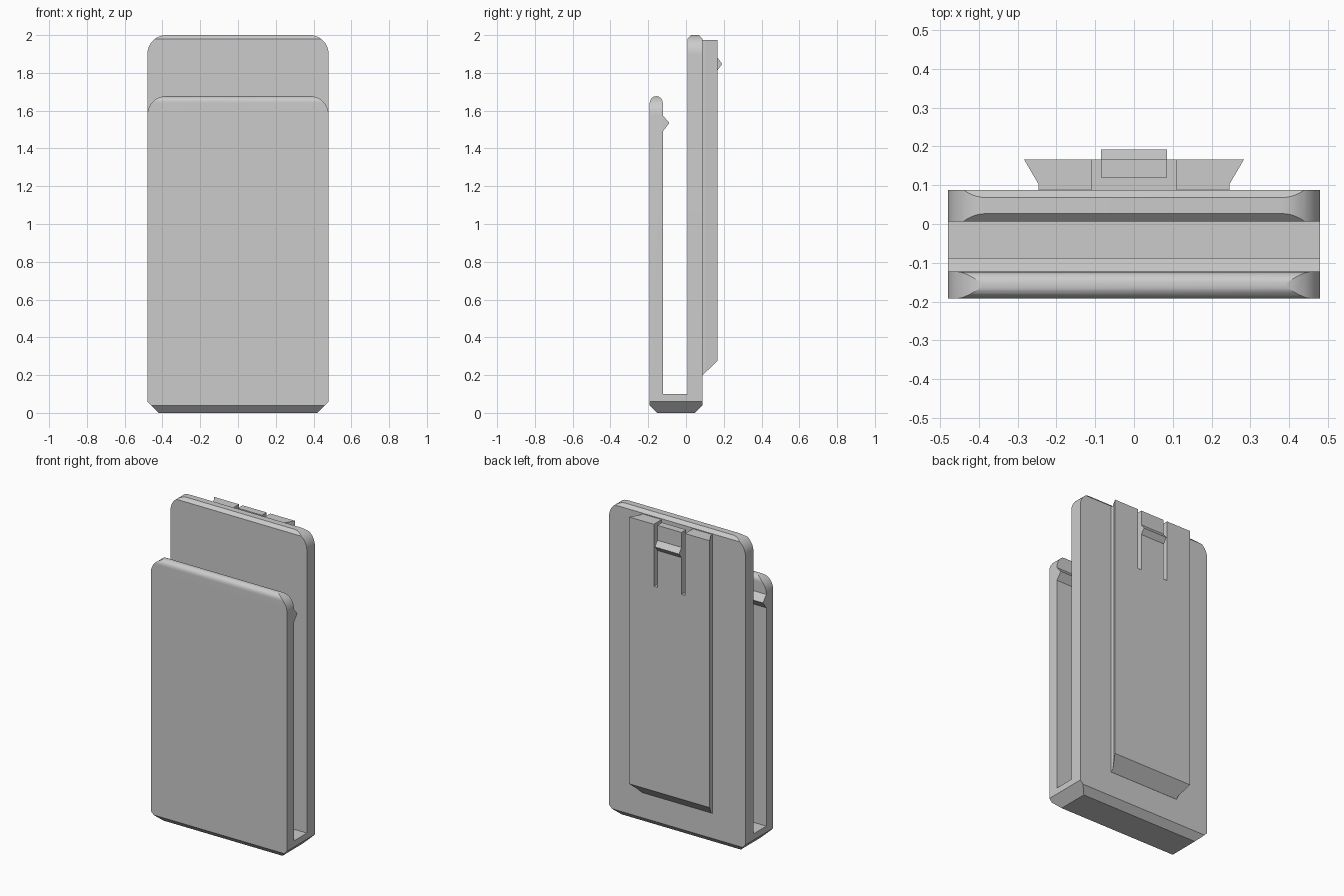
import bpy, bmesh
from math import sin, cos, radians

cube = bpy.data.objects.get("Cube")
if cube:
    bpy.data.objects.remove(cube)

grey = bpy.data.materials.new("plain grey")
grey.use_nodes = True
grey.diffuse_color = (0.6, 0.6, 0.6, 1)
grey.node_tree.nodes["Principled BSDF"].inputs["Base Color"].default_value = grey.diffuse_color


def prism(name, pts, axis, lo, hi):
    """Extrude a 2D outline along an axis: x takes (y,z), y takes (x,z), z takes (x,y)."""
    bm = bmesh.new()
    rings = []
    for d in (lo, hi):
        place = {"x": lambda p: (d, *p), "y": lambda p: (p[0], d, p[1]), "z": lambda p: (*p, d)}[axis]
        rings.append([bm.verts.new(place(p)) for p in pts])
    bm.faces.new(rings[0])
    bm.faces.new(rings[1])
    for i in range(len(pts)):
        j = (i + 1) % len(pts)
        bm.faces.new((rings[0][i], rings[0][j], rings[1][j], rings[1][i]))
    bmesh.ops.recalc_face_normals(bm, faces=bm.faces)
    me = bpy.data.meshes.new(name)
    bm.to_mesh(me)
    bm.free()
    me.materials.append(grey)
    ob = bpy.data.objects.new(name, me)
    bpy.context.collection.objects.link(ob)
    return ob


def rect(a, b, c, d):
    return [(a, c), (b, c), (b, d), (a, d)]


def cut(ob, cutters):
    """Subtract the cutters, bake the result and delete them."""
    for c in cutters:
        m = ob.modifiers.new("cut", "BOOLEAN")
        m.operation, m.solver, m.object = "DIFFERENCE", "EXACT", c
    dg = bpy.context.evaluated_depsgraph_get()
    me = bpy.data.meshes.new_from_object(ob.evaluated_get(dg))
    ob.modifiers.clear()
    ob.data = me
    for c in cutters:
        bpy.data.objects.remove(c)


def arc(cx, cz, r, a0, a1, n):
    angles = [radians(a0 + (a1 - a0) * i / n) for i in range(n + 1)]
    return [(cx + r * cos(a), cz + r * sin(a)) for a in angles]


W, FRONT, BACK = 0.48, -0.192, 0.088

# Clip body: U-shaped side outline with a round front lip and a grip ridge
side = [(FRONT, 0.04), (FRONT + 0.04, 0), (BACK - 0.04, 0), (BACK, 0.04),
        (BACK, 1.98), (BACK - 0.02, 2), (0.027, 2), (0.007, 1.98),
        (0.007, 0.1), (-0.123, 0.1), (-0.123, 1.49), (-0.088, 1.535), (-0.123, 1.575)]
side += arc(-0.1575, 1.642, 0.0345, 0, 180, 14)
body = prism("clip_body", side, "x", -W, W)

# Rounded top corners and chamfered bottom corners
cutters = []
for s in (-1, 1):
    for top, y0, y1 in ((1.677, -0.4, -0.05), (2, -0.05, 0.4)):
        pts = arc(W - 0.1, top - 0.1, 0.1, 0, 90, 12)
        pts += [(W - 0.1, top + 0.1), (W + 0.1, top + 0.1), (W + 0.1, top - 0.1)]
        cutters.append(prism("corner_cutter", [(s * x, z) for x, z in pts], "y", y0, y1))
    pts = [(W - 0.08, -0.02), (W + 0.1, -0.02), (W + 0.1, 0.16)]
    cutters.append(prism("corner_cutter", [(s * x, z) for x, z in pts], "y", -0.4, 0.4))
cut(body, cutters)

# Dovetail rail on the back, with a sloped lower end and a pocket for the latch
half = [(0.247, BACK), (0.247, 0.104), (0.284, 0.167)]
outline = half + [(-x, y) for x, y in reversed(half)]
rail = prism("dovetail_rail", outline, "z", 0.2, 1.975)
slope = prism("slope_cutter", [(BACK - 0.02, 0.18), (0.207, 0.315), (0.207, 0.18)], "x", -0.5, 0.5)
pocket = prism("pocket_cutter", rect(-0.11, 0.11, BACK - 0.02, 0.3), "z", 1.58, 2.1)
cut(rail, [slope, pocket])

# Spring latch: free tongue with a pointed catch
tongue = [(0.12, 1.58), (0.167, 1.58), (0.167, 1.815), (0.192, 1.847),
          (0.167, 1.88), (0.167, 1.975), (0.12, 1.975)]
prism("latch_tongue", tongue, "x", -0.085, 0.085)

# Smooth the rounded edges, keep the corners crisp
bpy.ops.object.select_all(action="DESELECT")
body.select_set(True)
bpy.context.view_layer.objects.active = body
bpy.ops.object.shade_smooth_by_angle(angle=radians(20))
